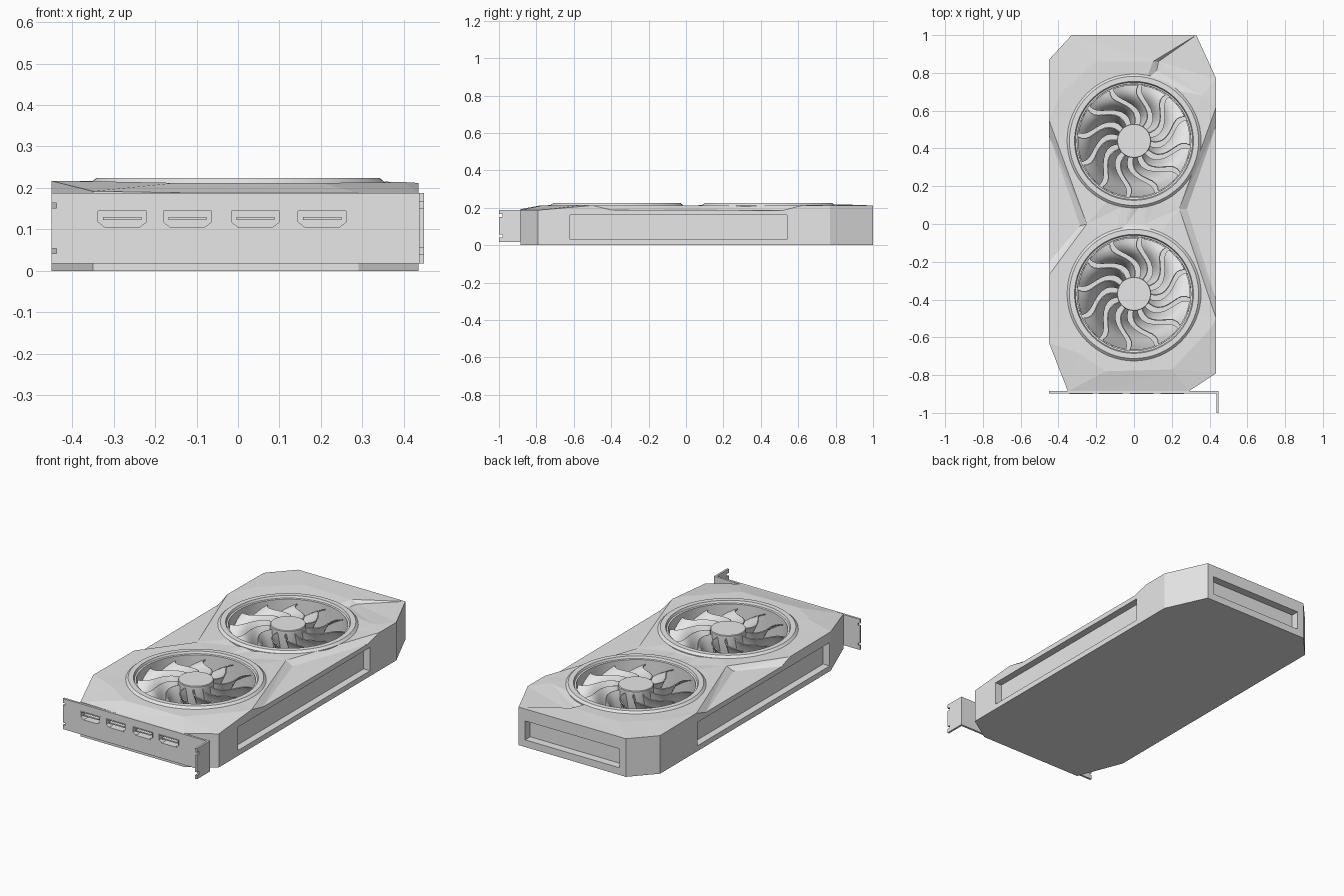
import bpy, bmesh
from math import sin, cos, pi, hypot
from mathutils import Vector
from mathutils.geometry import delaunay_2d_cdt

if "Cube" in bpy.data.objects:
    bpy.data.objects.remove(bpy.data.objects["Cube"])

grey = bpy.data.materials.new("light grey")
grey.use_nodes = True
grey.diffuse_color = (0.8, 0.8, 0.8, 1)
grey.node_tree.nodes["Principled BSDF"].inputs["Base Color"].default_value = (0.8, 0.8, 0.8, 1)

FANS = {"rear": (0, 0.44), "front": (0, -0.37)}
HOLE = 0.33
FRONT = -0.885


def finish(name, bm, normals=True):
    if normals:
        bmesh.ops.recalc_face_normals(bm, faces=bm.faces[:])
    mesh = bpy.data.meshes.new(name)
    bm.to_mesh(mesh)
    bm.free()
    mesh.materials.append(grey)
    ob = bpy.data.objects.new(name, mesh)
    bpy.context.collection.objects.link(ob)
    return ob


def activate(ob):
    bpy.ops.object.select_all(action='DESELECT')
    ob.select_set(True)
    bpy.context.view_layer.objects.active = ob


def smooth(ob):
    activate(ob)
    bpy.ops.object.shade_smooth_by_angle(angle=pi / 6)


def loft(name, loops):
    """Capped skin through equal-length closed loops."""
    bm = bmesh.new()
    rows = [[bm.verts.new(p) for p in loop] for loop in loops]
    n = len(rows[0])
    for a, b in zip(rows, rows[1:]):
        for i in range(n):
            j = (i + 1) % n
            bm.faces.new((a[i], a[j], b[j], b[i]))
    bm.faces.new(rows[0])
    bm.faces.new(rows[-1])
    return finish(name, bm)


def box(name, x0, x1, y0, y1, z0, z1):
    base = [(x0, y0), (x1, y0), (x1, y1), (x0, y1)]
    return loft(name, [[(x, y, z) for x, y in base] for z in (z0, z1)])


def circle(centre, r, n=64):
    return [(centre[0] + r * cos(2 * pi * i / n), centre[1] + r * sin(2 * pi * i / n))
            for i in range(n)]


def lathe(name, centre, profile):
    ob = loft(name, [[(x, y, z) for x, y in circle(centre, r)] for r, z in profile])
    smooth(ob)
    return ob


def cut(ob, cutters):
    activate(ob)
    for c in cutters:
        mod = ob.modifiers.new("cut", 'BOOLEAN')
        mod.object = c
        mod.operation = 'DIFFERENCE'
        mod.solver = 'EXACT'
        bpy.ops.object.modifier_apply(modifier=mod.name)


# Shroud outline and creases, with the height at each point
outline = [(-.35, FRONT, .192), (-.12, FRONT, .188), (.29, FRONT, .188), (.435, -.79, .187),
           (.435, -.5, .212), (.435, -.4, .188), (.435, .52, .186), (.435, .62, .212),
           (.435, .77, .212), (.33, 1, .212), (-.33, 1, .212), (-.45, .87, .212),
           (-.45, .55, .215), (-.45, .47, .188), (-.45, -.2, .188), (-.45, -.27, .215),
           (-.45, -.63, .217)]
creases = [
    [(-.45, .55, .215), (-.25, 0, .213), (-.45, -.27, .215)],
    [(-.45, .47, .188), (-.285, -.01, .19), (-.45, -.2, .188)],
    [(.435, .62, .212), (.24, .08, .212), (.435, -.5, .212)],
    [(.435, .52, .186), (.28, .08, .19), (.435, -.4, .188)],
    [(-.45, -.63, .217), (-.3, -.68, .215), (-.15, -.78, .212), (.2, -.77, .212), (.4, -.56, .214)],
    [(-.38, .7, .217), (-.2, .86, .217), (.1, .86, .215), (.36, .68, .215)],
    [(.12, .81, .197), (.13, .86, .197)],
    [(-.07, .09, .204), (-.04, 0, .204)],
    [(.03, .09, .204), (.06, 0, .204)],
]


def shroud():
    points, edges = [], []

    def chain(pts, closed):
        ids = []
        for p in pts:
            if p not in points:
                points.append(p)
            ids.append(points.index(p))
        edges.extend(zip(ids, ids[1:] + ids[:1] if closed else ids[1:]))

    chain(outline, True)
    for c in creases:
        chain(c, False)
    for centre in FANS.values():
        chain([(x, y, .212) for x, y in circle(centre, HOLE)], True)
    co, _, tris, _, _, _ = delaunay_2d_cdt(
        [Vector(p[:2]) for p in points], edges, [], 0, 1e-5)
    bm = bmesh.new()
    top, low = [], []
    for v in co:
        z = min(points, key=lambda p: hypot(p[0] - v.x, p[1] - v.y))[2]
        top.append(bm.verts.new((v.x, v.y, z)))
        low.append(bm.verts.new((v.x, v.y, .015)))
    for t in tris:
        mid = sum((co[i] for i in t), Vector((0, 0))) / 3
        if any((mid - Vector(c)).length < HOLE * .995 for c in FANS.values()):
            continue
        bm.faces.new([top[i] for i in t])
        bm.faces.new([low[i] for i in reversed(t)])
    pair = dict(zip(top, low))
    for e in [e for e in bm.edges if e.is_boundary and e.verts[0] in pair]:
        a, b = e.verts
        bm.faces.new((a, b, pair[b], pair[a]))
    bmesh.ops.delete(bm, geom=[v for v in bm.verts if not v.link_faces], context='VERTS')
    return finish("shroud", bm)


body = shroud()
loft("backplate", [[(x, y, z) for x, y, _ in outline] for z in (0, .015)])

# Side and rear vent recesses
helpers = [box("side_vent_cutter", .395, .6, -.62, .54, .03, .16),
           box("side_vent_cutter", -.6, -.41, -.62, .54, .03, .16),
           box("rear_vent_cutter", -.29, .29, .955, 1.2, .04, .145)]
cut(body, helpers)


# Fans: rim with well, hub and twisted blades
def blades(name, centre, count=12, steps=10, chord=6):
    bm = bmesh.new()
    for k in range(count):
        grid = []
        for i in range(steps + 1):
            t = i / steps
            r = .08 + .217 * t
            sweep = .45 * t - .12 * sin(2 * pi * t)
            width = 2 * pi / count * (.4 + .48 * t)
            row = []
            for j in range(chord + 1):
                s = j / chord
                a = 2 * pi * k / count + sweep + width * s
                z = .2 - .012 * t - (.115 - .035 * t) * (s * .7 + s * s * .3)
                row.append(bm.verts.new((centre[0] + r * cos(a), centre[1] + r * sin(a), z)))
            grid.append(row)
        for p, q in zip(grid, grid[1:]):
            for j in range(chord):
                bm.faces.new((p[j], q[j], q[j + 1], p[j + 1]))
    ob = finish(name, bm, normals=False)
    mod = ob.modifiers.new("thickness", 'SOLIDIFY')
    mod.thickness = .005
    activate(ob)
    bpy.ops.object.modifier_apply(modifier=mod.name)
    smooth(ob)


for side, centre in FANS.items():
    lathe(side + "_fan_rim", centre,
          [(.3, .03), (.32, .03), (.325, .18), (.355, .185), (.355, .212), (.342, .224),
           (.315, .224), (.31, .212), (.301, .21), (.3, .05), (.02, .05)])
    lathe(side + "_fan_hub", centre, [(.085, .05), (.09, .06), (.09, .212), (.087, .216)])
    blades(side + "_fan_blades", centre)

# Mounting bracket with folded flange and edge notches
bracket = box("bracket", -.45, .44, FRONT - .012, FRONT, .018, .188)
flange = box("bracket_flange", .437, .448, -1, FRONT, .018, .188)
for z in (.048, .158):
    left_notch = box("notch_cutter", -.5, -.438, -.95, -.85, z - .006, z + .006)
    flange_notch = box("notch_cutter", .4, .5, -1.1, -.982, z - .008, z + .008)
    cut(bracket, [left_notch])
    cut(flange, [flange_notch])
    helpers += [left_notch, flange_notch]


# Display sockets: chamfered opening, raised lip and inner tongue
def socket(name, x, grow, y0, y1):
    w, top, mid, low = .058 + grow, .144 + grow, .118, .105 - grow
    shape = [(-w, top), (w, top), (w, mid), (w - .017, low), (.017 - w, low), (-w, mid)]
    return loft(name, [[(x + px, y, z) for px, z in shape] for y in (y0, y1)])


for n, x in enumerate((-.279, -.122, .042, .203), 1):
    opening = socket("socket_cutter", x, 0, -.95, -.84)
    lip = socket(f"socket_lip_{n}", x, .004, FRONT - .015, FRONT - .002)
    for part in (body, bracket, lip):
        cut(part, [opening])
    box(f"socket_tongue_{n}", x - .046, x + .046, FRONT - .009, -.835, .123, .13)
    helpers.append(opening)

for h in helpers:
    bpy.data.objects.remove(h)
